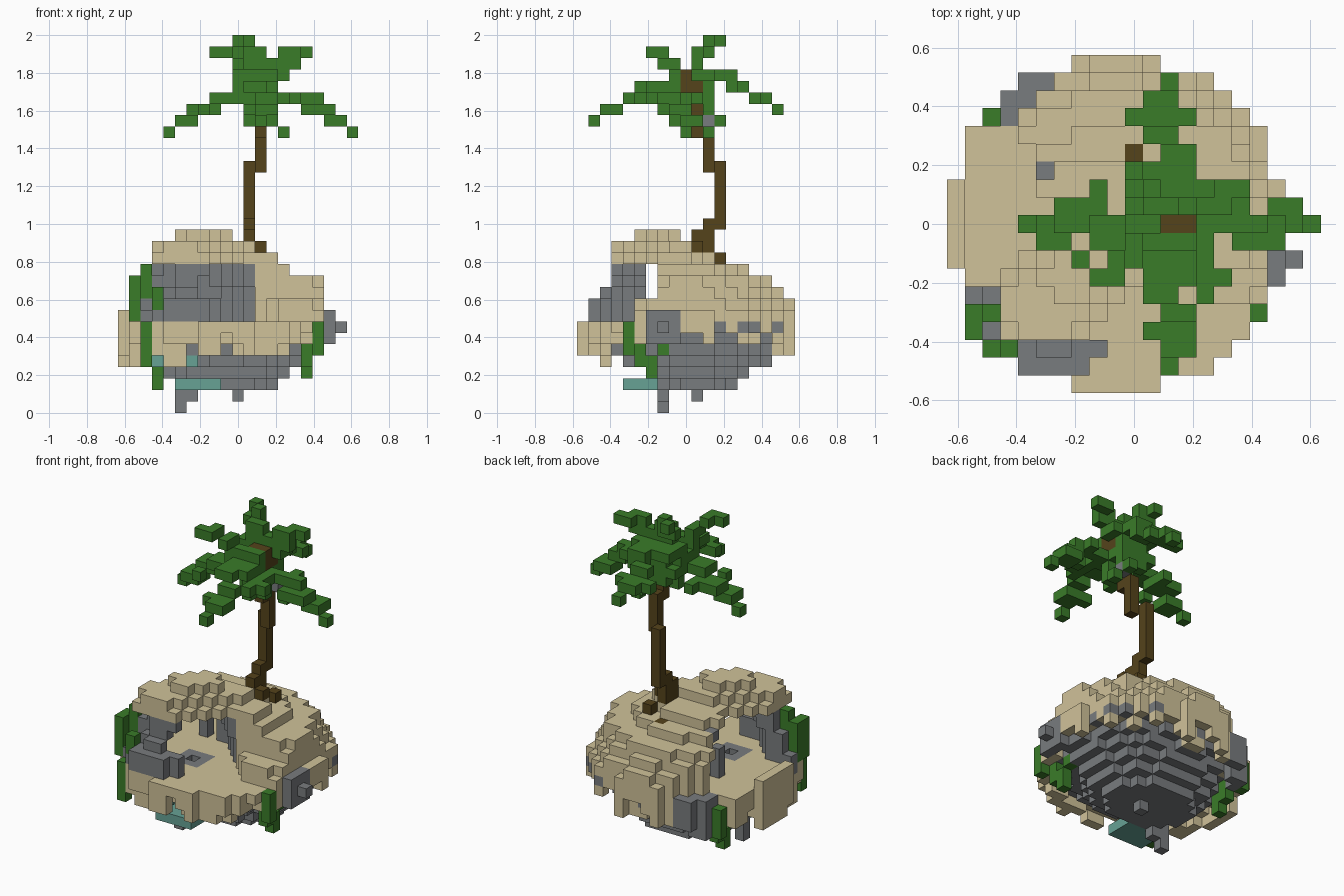
import bpy, bmesh, random
from mathutils import Vector

random.seed(7)
if "Cube" in bpy.data.objects:
    bpy.data.objects.remove(bpy.data.objects["Cube"])

U = 2 / 33        # edge length of one block
cells = {}        # block position -> part name


def fill(part, x, y, z):
    """Fill a block range; each axis is a number or an inclusive pair. None carves."""
    spans = [a if isinstance(a, tuple) else (a, a) for a in (x, y, z)]
    for i in range(spans[0][0], spans[0][1] + 1):
        for j in range(spans[1][0], spans[1][1] + 1):
            for k in range(spans[2][0], spans[2][1] + 1):
                if part:
                    cells[i, j, k] = part
                else:
                    cells.pop((i, j, k), None)


def fill_all(part, *boxes):
    for box in boxes:
        fill(part, *box)


def disc(part, k, cx, cy, rx, ry):
    """Fill one round layer, trimmed to the island's outline."""
    for i in range(-10, 11):
        for j in range(-9, 10):
            if ((i - cx) / rx) ** 2 + ((j - cy) / ry) ** 2 <= 1 and in_outline(i, j):
                cells[i, j, k] = part


def in_outline(i, j):
    a, b = sorted((abs(i + 1), abs(j)))
    return a * a + b * b <= 90 and (b < 9 or a <= 2)


# Sand skirt: ragged drips around the rim
for i in range(-10, 9):
    for j in range(-9, 10):
        if in_outline(i, j) and (i + 1) ** 2 + j * j > 55:
            low = random.choice((5, 5, 6, 7))
            if i < -4 and j < 4:
                low = random.choice((4, 5, 5, 6))
            if i > 4:
                low = random.choice((6, 7, 7))
            fill("sand", i, j, (low, 7))

# Rock cone under the island
for t in range(5):
    disc("rock", t + 2, -1, 1 - 0.2 * t, 4.7 + 0.85 * t, 3.6 + 1.05 * t)
for i in range(-10, 3):
    for j in range(-9, 10):
        if (i, j, 6) in cells and (i + 1) ** 2 + j * j > 62 and random.random() < 0.6:
            cells[i, j, 6] = "sand"

# Sand layers from the floor up the hill
disc("sand", 7, -1, 0, 9.5, 9.5)
disc("sand", 8, -1, 0, 9.5, 9.5)
disc("sand", 9, -1, 0, 8.7, 9.2)
disc("sand", 10, -1, 0, 8.5, 8.2)
disc("sand", 11, -1, 0, 8.1, 7.5)
disc("sand", 12, -1.5, -1, 6.4, 6.3)
disc("sand", 13, -2, -1.5, 5.4, 5)

# Rock showing through the sand on one side of the rim
for i in range(4, 9):
    for j in range(-6, 9):
        if (i, j, 7) in cells and (i + 1) ** 2 + j * j > 66 and random.random() < 0.35:
            cells[i, j, 7] = "rock"

# Arch: a stepped diagonal band from the pillar to the hill
for i in range(-7, 2):
    for j in range(-6, 1):
        w, d = abs(i - j + 0.5), i + j
        if w < 4:
            fill("sand", i, j, 13)
        if w < 3 and d >= -12:
            fill("sand", i, j, 14)
        if w < 2 and -8 <= d <= -3:
            fill("sand", i, j, 15)


# Cave: a passage running under the arch, open on both sides
def is_pillar(i, j, k):
    spread = 5 if k < 11 else 3
    return i + j <= -11 + max(0, k - 10) and -8 <= j <= -4 and abs(i - j) <= spread


def is_cave(i, j, k):
    if not 8 <= k <= 13 or (k < 13 and is_pillar(i, j, k)):
        return False
    if k >= 12 and abs(i - j + 0.5) < 4:
        return k == 12 and abs(i + j + 6) <= 4
    front = -4 if k < 10 else -2
    return i + j <= -1 - max(0, k - 10) or j < front


for c in list(cells):
    i, j, k = c
    if is_cave(*c):
        del cells[c]
    elif 8 <= k <= 12 and cells[c] == "sand":
        near = (i + 3) ** 2 + (j + 3) ** 2 < 44
        if is_pillar(*c) or (near and i + j <= 2 and i < 2):
            cells[c] = "rock"

# Raised rim, then rock outcrops with the sand above some of them cleared
fill("sand", -10, (-2, 2), 8)
fill_all(None, ((-6, -5), 8, (8, 9)), ((-7, -6), 7, (8, 11)), ((-8, -7), 6, (7, 11)))
fill_all("rock", ((-6, -3), -8, (8, 9)), ((-4, -2), -7, (8, 9)), (-8, -4, (6, 9)),
         (-9, -4, (7, 8)), (8, (-3, -1), (6, 8)), (9, -2, 7), ((-6, -5), 8, (5, 7)),
         ((-7, -6), 7, (4, 7)), (-7, 6, (4, 7)), (-5, 2, (8, 10)), (-3, 2, (8, 11)))

# Spikes hanging below
fill_all("rock", ((-5, -4), -2, (1, 2)), (-5, -2, 0), (0, 1, 1))

# Stone ring set in the cave floor
fill("rock", (-4, -2), (-4, -2), 7)
fill(None, -3, -3, 7)
fill("rock", -3, -3, 6)

# Water
fill("water", (-7, -4), -5, 4)
fill("water", (-5, -2), (-5, -3), 2)
fill("water", (-5, -2), (-5, -3), 2)

# Vines
fill_all("vine", (-9, (-6, -5), (8, 11)), (-8, -5, (10, 12)), (-7, -7, (9, 10)),
         (-8, -7, (4, 7)), (7, -5, (5, 7)), (6, -4, (4, 5)), (6, -3, (3, 4)),
         (6, -2, 5), (-8, 6, (4, 6)), (-7, 5, (3, 4)), (-7, 4, (2, 3)))

# Palm roots and bent trunk
fill_all("trunk", (0, 4, 12), (2, 3, 13), ((1, 2), 1, 14), (1, (1, 2), (14, 15)),
         (1, (2, 3), 16), (1, 3, (17, 21)), (2, 2, (21, 24)))

# Crown
fill_all("leaves", (2, (-1, 1), (25, 26)), ((1, 3), 0, (25, 26)), ((1, 3), (-1, 1), 27),
         ((1, 3), 2, (26, 27)), ((1, 3), (-2, 2), 28), (0, (-1, 1), 28),
         ((0, 3), (1, 2), 29), ((0, 3), 3, 29), ((0, 3), -1, 29))

# Drooping fronds: back, front, left, right
fill_all("leaves", ((2, 3), 4, 29), ((2, 3), 4, 28), ((1, 2), 5, 28), ((0, 3), 6, 27),
         ((1, 2), 7, 27), (2, 8, 26))
fill_all("leaves", ((1, 2), (-4, -3), 28), (3, -3, 28), ((2, 3), -5, 27),
         ((1, 3), -6, 26), ((2, 3), -7, 26), (2, -8, 25))
fill_all("leaves", ((4, 7), 0, 27), (6, 1, 27), ((7, 8), 0, 26), ((6, 8), -1, 26),
         ((8, 9), (0, 1), 25), (10, 0, 24))
fill_all("leaves", ((-2, 0), (-1, 0), 27), (0, (1, 2), 27), ((-4, -2), (0, 1), 26),
         (-2, 2, 26), (-3, -2, 26), ((-5, -4), (-1, 0), 25), (-6, 0, 24))

# Side leaflets
fill_all("leaves", (4, (-4, -1), 27), (5, -3, 27), (4, 2, 24), (3, 3, 25))

# Raised fronds
fill_all("leaves", (1, 2, (31, 32)), (0, 3, 32), ((1, 2), 1, 31), (0, 2, 31),
         ((1, 3), 1, 30))
fill_all("leaves", ((5, 6), 2, 31), ((4, 5), 1, 31), ((4, 5), 1, 30), (4, (1, 2), 29))
fill_all("leaves", ((-2, -1), -3, 31), (-1, -2, 31), (0, (-2, -1), 30))

# Top of the trunk and a nut under the crown
fill_all("trunk", (2, 1, (24, 28)), ((2, 3), 0, (28, 29)), (3, 1, 28))
fill("nut", 3, 2, 25)

# Materials
colours = {
    "sand": (0.63, 0.54, 0.32), "rock": (0.19, 0.2, 0.21),
    "water": (0.135, 0.36, 0.3), "green": (0.042, 0.2, 0.022),
    "brown": (0.09, 0.056, 0.011),
}
materials = {}
for name, rgb in colours.items():
    m = bpy.data.materials.new(name)
    m.use_nodes = True
    m.diffuse_color = (*rgb, 1)
    m.node_tree.nodes["Principled BSDF"].inputs["Base Color"].default_value = (*rgb, 1)
    materials[name] = m

# Turn each part's blocks into a mesh of exposed faces
parts = {"sand": "sand", "rock": "rock", "water": "water", "vine": "green",
         "trunk": "brown", "leaves": "green", "nut": "rock"}
for part, colour in parts.items():
    bm = bmesh.new()
    for c in [c for c in cells if cells[c] == part]:
        centre = Vector((c[0], c[1], c[2] + 0.5))
        for axis in range(3):
            for sign in (-1, 1):
                n, u, v = Vector(), Vector(), Vector()
                n[axis], u[(axis + 1) % 3], v[(axis + 2) % 3] = sign, sign, 1
                if tuple(int(a + b) for a, b in zip(c, n)) not in cells:
                    corners = (-u - v, u - v, u + v, v - u)
                    bm.faces.new([bm.verts.new((centre + (n + q) / 2) * U) for q in corners])
    bmesh.ops.remove_doubles(bm, verts=bm.verts, dist=U / 100)
    mesh = bpy.data.meshes.new(part)
    bm.to_mesh(mesh)
    bm.free()
    mesh.materials.append(materials[colour])
    bpy.context.collection.objects.link(bpy.data.objects.new(part, mesh))
